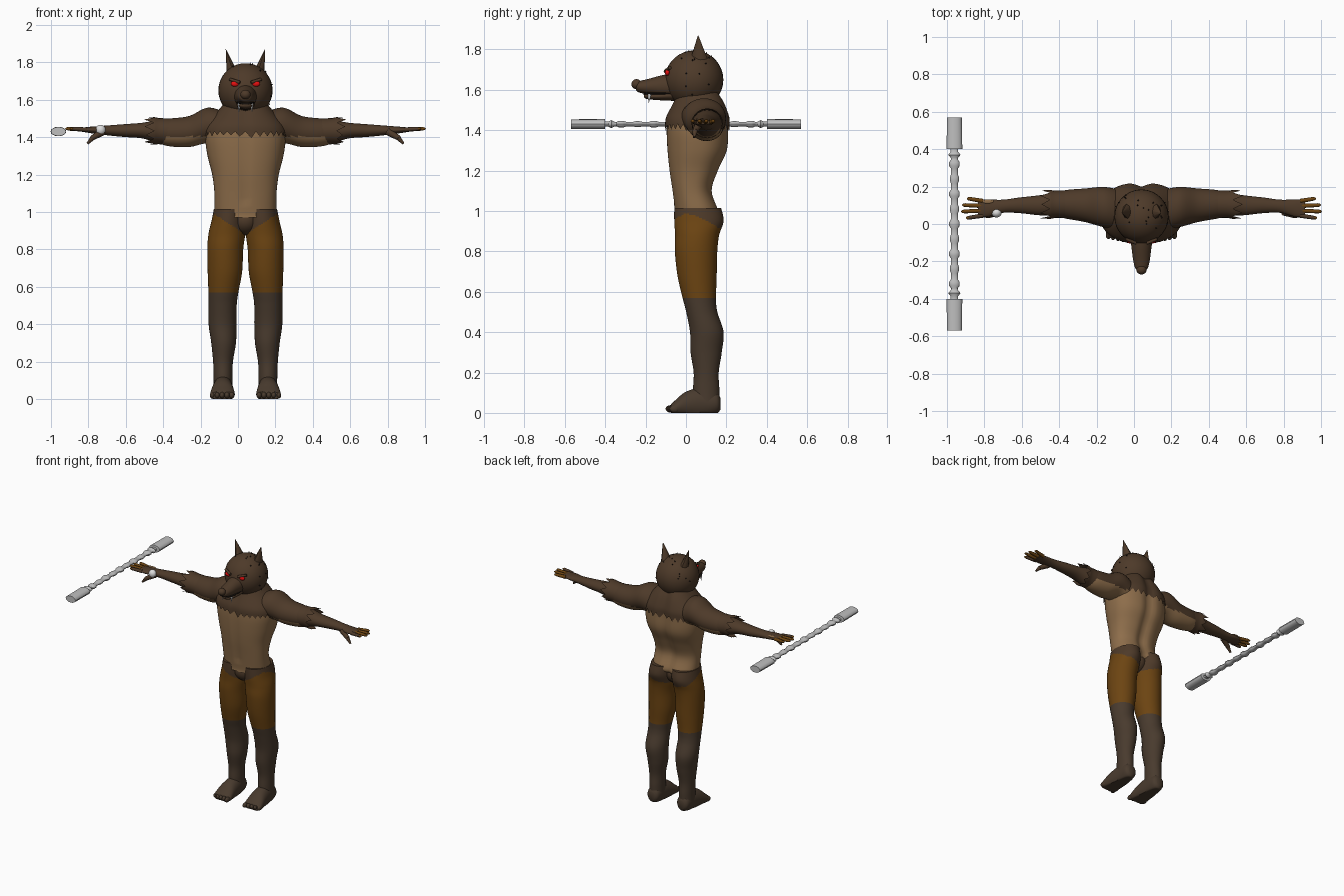
import bpy, bmesh, math, random
from mathutils import Vector, Matrix

if "Cube" in bpy.data.objects:
    bpy.data.objects.remove(bpy.data.objects["Cube"], do_unlink=True)
random.seed(4)
CX = 0.04  # body centre line
PI = math.pi


def material(name, rgb):
    m = bpy.data.materials.new(name)
    m.use_nodes = True
    m.diffuse_color = (*rgb, 1)
    m.node_tree.nodes["Principled BSDF"].inputs["Base Color"].default_value = (*rgb, 1)
    return m


FUR = material("dark brown fur", (0.075, 0.042, 0.022))
SHIN = material("grey brown fur", (0.066, 0.043, 0.027))
TAN = material("tan skin", (0.27, 0.155, 0.07))
PANTS = material("orange brown", (0.15, 0.058, 0.006))
RED = material("red", (0.8, 0.005, 0.005))
WHITE = material("off white", (0.72, 0.72, 0.72))
GREY = material("light grey", (0.52, 0.52, 0.52))
BLACK = material("near black", (0.012, 0.008, 0.006))


def finish(bm, name, mats, rule=None, angle=50):
    bmesh.ops.recalc_face_normals(bm, faces=bm.faces)
    if rule:
        for f in bm.faces:
            f.material_index = rule(f.calc_center_median())
    me = bpy.data.meshes.new(name)
    bm.to_mesh(me)
    bm.free()
    for m in mats:
        me.materials.append(m)
    ob = bpy.data.objects.new(name, me)
    bpy.context.collection.objects.link(ob)
    bpy.ops.object.select_all(action="DESELECT")
    ob.select_set(True)
    bpy.context.view_layer.objects.active = ob
    bpy.ops.object.shade_smooth_by_angle(angle=math.radians(angle))
    return ob


def spline(rows, steps):
    """Smooth in-between sections through the given ones."""
    out = []
    for i in range(len(rows) - 1):
        p0, p1, p2, p3 = (rows[min(max(i + k, 0), len(rows) - 1)] for k in (-1, 0, 1, 2))
        for s in range(steps):
            t = s / steps
            out.append([b + t / 2 * (c - a + t * (2 * a - 5 * b + 4 * c - d + t * (3 * (b - c) + d - a)))
                        for a, b, c, d in zip(p0, p1, p2, p3)])
    return out + [list(rows[-1])]


def loft(name, axis, rows, mats, side=1, steps=5, n=36, rule=None, jag=0,
         caps=True, warp=None, power=1.0, angle=50):
    """Oval sections (along, centre a, centre b, radius a, radius b); x is measured from the body centre."""
    bm = bmesh.new()
    rings = []
    sections = spline(rows, steps)
    for k, (t, a, b, ra, rb) in enumerate(sections):
        ring = []
        for i in range(n):
            c, s = math.cos(2 * PI * i / n), math.sin(2 * PI * i / n)
            u = a + ra * math.copysign(abs(c) ** power, c)
            v = b + rb * math.copysign(abs(s) ** power, s)
            w = t + (jag * (i % 2) * random.uniform(.6, 1.2) if k == len(sections) - 1 else 0)
            p = {"X": (w, u, v), "Y": (u, w, v), "Z": (u, v, w)}[axis]
            p = Vector((CX + side * p[0], p[1], max(p[2], 0)))
            ring.append(bm.verts.new(warp(p) if warp else p))
        rings.append(ring)
    for lo, hi in zip(rings, rings[1:]):
        for i in range(n):
            j = (i + 1) % n
            bm.faces.new((lo[i], lo[j], hi[j], hi[i]))
    if caps:
        bm.faces.new(rings[0])
        bm.faces.new(rings[-1])
    return finish(bm, name, mats, rule, angle)


def ball(name, pos, size, mat):
    bm = bmesh.new()
    bmesh.ops.create_uvsphere(bm, u_segments=32, v_segments=18, radius=1)
    bm.transform(Matrix.Translation(pos) @ Matrix.Diagonal((*size, 1)))
    return finish(bm, name, [mat])


def limb(name, start, end, r1, r2, mat, n=12, flat=1.0):
    """Tapered rod between two points."""
    start, end = Vector(start), Vector(end)
    d = end - start
    bm = bmesh.new()
    bmesh.ops.create_cone(bm, segments=n, radius1=r1, radius2=r2, depth=d.length, cap_ends=True)
    turn = d.to_track_quat("Z", "Y").to_matrix().to_4x4()
    bm.transform(Matrix.Translation((start + end) / 2) @ turn @ Matrix.Diagonal((1, flat, 1, 1)))
    return finish(bm, name, [mat])


# Torso with a spine groove and a faint chest line
def torso_warp(p):
    dx = p.x - CX
    if p.y > 0.06:
        p.y -= 0.022 * math.exp(-(dx / 0.035) ** 2)
    elif p.z > 1.05:
        p.y += 0.008 * math.exp(-(dx / 0.02) ** 2)
    return p


upper = [(1.4, 0, .058, .215, .155), (1.47, 0, .06, .2, .15),
         (1.54, 0, .065, .14, .12), (1.6, 0, .06, .09, .09)]
loft("torso", "Z", [(.97, 0, .05, .155, .105), (1.0, 0, .055, .166, .11), (1.1, 0, .032, .166, .1),
     (1.2, 0, .04, .178, .123), (1.3, 0, .057, .203, .15)] + upper,
     [TAN], n=64, warp=torso_warp, power=.85)

# Fur mantle with a ragged lower edge
mantle = [(z, a, b, ra + .008, rb + .008) for z, a, b, ra, rb in reversed(upper)]
mantle[-1] = (1.43,) + mantle[-1][1:]
loft("fur_mantle", "Z", mantle, [FUR], n=64, jag=-.03, caps=False, warp=torso_warp, power=.85)


# Colour rules for legs and arms
def leg_rule(c):
    back = min(max((c.y - .0) / .15, 0), 1)
    edge = .88 + .65 * abs(c.x - CX) * (1 - .6 * back)
    return 2 if c.z > edge else (1 if c.z > .57 else 0)


def arm_rule(c):
    return 1 if abs(c.x - CX) < .47 and c.z < 1.405 else 0


for side, label in ((1, "left"), (-1, "right")):
    def at(dx, y, z):
        return (CX + side * dx, y, z)

    # Leg, foot and toes
    loft(label + "_leg", "Z", [
        (.05, .12, .1, .05, .065), (.12, .12, .1, .05, .065), (.2, .12, .1, .053, .062),
        (.3, .117, .1, .066, .077), (.4, .122, .103, .075, .083), (.5, .122, .078, .075, .077),
        (.57, .118, .066, .08, .083), (.68, .11, .055, .092, .097), (.8, .108, .05, .096, .105),
        (.88, .1, .055, .098, .109), (.95, .092, .064, .09, .122), (1.015, .085, .058, .084, .116)],
        [SHIN, PANTS, FUR], side, steps=10, n=48, rule=leg_rule)
    loft(label + "_foot", "Y", [
        (.17, .12, .045, .025, .03), (.15, .12, .05, .045, .055), (.08, .12, .05, .052, .075),
        (0, .122, .04, .06, .065), (-.05, .123, .025, .066, .04), (-.075, .123, .018, .06, .025)],
        [SHIN], side)
    for i in range(5):
        ball(f"{label}_toe_{i}", at(.073 + .026 * i, -.077 + .005 * i, .02), (.014, .024, .018), SHIN)

    # Arm with tan underside, ragged cuff
    loft(label + "_arm", "X", [
        (.1, .07, 1.43, .11, .1), (.2, .09, 1.462, .108, .096), (.3, .1, 1.43, .09, .083),
        (.4, .105, 1.425, .077, .075), (.47, .105, 1.43, .062, .062), (.55, .1, 1.435, .053, .042),
        (.65, .1, 1.435, .042, .034), (.74, .095, 1.436, .035, .026),
        (.82, .085, 1.438, .046, .018), (.875, .083, 1.44, .045, .011)],
        [FUR, TAN], side, n=40, rule=arm_rule)
    loft(label + "_cuff", "X", [(.41, .105, 1.428, .074, .072), (.46, .105, 1.432, .073, .07),
         (.49, .105, 1.434, .078, .074)], [FUR], side, n=20, jag=.045, caps=False)

    # Fingers, claw-coloured towards the tips, and thumb
    for i in range(4):
        y, reach = .045 + .026 * i, (.925, .95, .945, .92)[i]
        tip = at(reach, y + (i - 1.5) * .008, 1.445)
        limb(f"{label}_finger_{i}", at(.85, y, 1.44), tip, .012, .01, PANTS if i else FUR)
        ball(f"{label}_fingertip_{i}", tip, (.014, .009, .008), PANTS)
    limb(label + "_thumb", at(.76, .065, 1.43), at(.82, .045, 1.395), .02, .014, FUR)
    limb(label + "_thumb_tip", at(.815, .046, 1.398), at(.845, .04, 1.365), .014, .006, FUR)

    # Ear, eye, brow and fangs
    limb(label + "_ear", at(.075, .065, 1.755), at(.105, .06, 1.87), .042, .001, FUR, n=8, flat=.65)
    ball(label + "_eye", at(.057, -.092, 1.685), (.021, .012, .015), RED)
    limb(label + "_brow", at(.03, -.102, 1.692), at(.085, -.08, 1.71), .009, .008, FUR)
    limb(label + "_fang", at(.033, -.18, 1.578), at(.035, -.185, 1.535), .009, .001, WHITE)

# Pelvis filler between the legs
ball("pelvis", (CX, .045, .955), (.08, .095, .08), FUR)

# Head, snout, mouth and nose
ball("head", (CX, .04, 1.65), (.145, .145, .145), FUR)
loft("snout", "Y", [(-.05, 0, 1.62, .065, .065), (-.12, 0, 1.617, .054, .055), (-.19, 0, 1.615, .045, .038),
     (-.235, 0, 1.615, .034, .027), (-.248, 0, 1.615, .018, .015)], [FUR])
loft("lower_jaw", "Y", [(-.05, 0, 1.575, .05, .03), (-.14, 0, 1.567, .044, .018),
     (-.195, 0, 1.568, .032, .013), (-.208, 0, 1.57, .015, .006)], [FUR])
loft("mouth", "Y", [(-.08, 0, 1.583, .05, .011), (-.17, 0, 1.582, .045, .009),
     (-.21, 0, 1.582, .028, .007)], [BLACK])
ball("nose", (CX, -.245, 1.628), (.027, .025, .025), FUR)

# Small hair tufts over the head
bm = bmesh.new()
for _ in range(45):
    d = Vector([random.gauss(0, 1) for _ in range(3)]).normalized()
    if d.y > -.5:
        move = Matrix.Translation(Vector((CX, .04, 1.65)) + d * .147)
        bmesh.ops.create_cone(bm, segments=5, radius1=.005, radius2=.001, depth=.01, cap_ends=True,
                              matrix=move @ d.to_track_quat("Z", "Y").to_matrix().to_4x4())
finish(bm, "hair_tufts", [BLACK])

# Wrist ornament on the right hand
ball("wrist_ball", (-.735, .06, 1.438), (.027, .025, .028), WHITE)
ball("hand_patch", (-.78, .12, 1.45), (.03, .012, .006), TAN)

# Staff: thick grips at both ends, collared shaft between
profile = [(-.57, .04), (-.402, .042), (-.4, .02), (-.385, .02), (-.37, .033), (-.355, .02)]
for i in range(9):
    y, r = -.32 + .08 * i, (.028, .024)[i % 2]
    profile += [(y - .024, .018), (y - .01, r), (y + .01, r), (y + .024, .019)]
profile += [(-y, r) for y, r in reversed(profile[:6])]
loft("staff", "Y", [(y, -1.0, 1.43, r, r * .6) for y, r in profile], [GREY], steps=1, n=16, angle=30)
